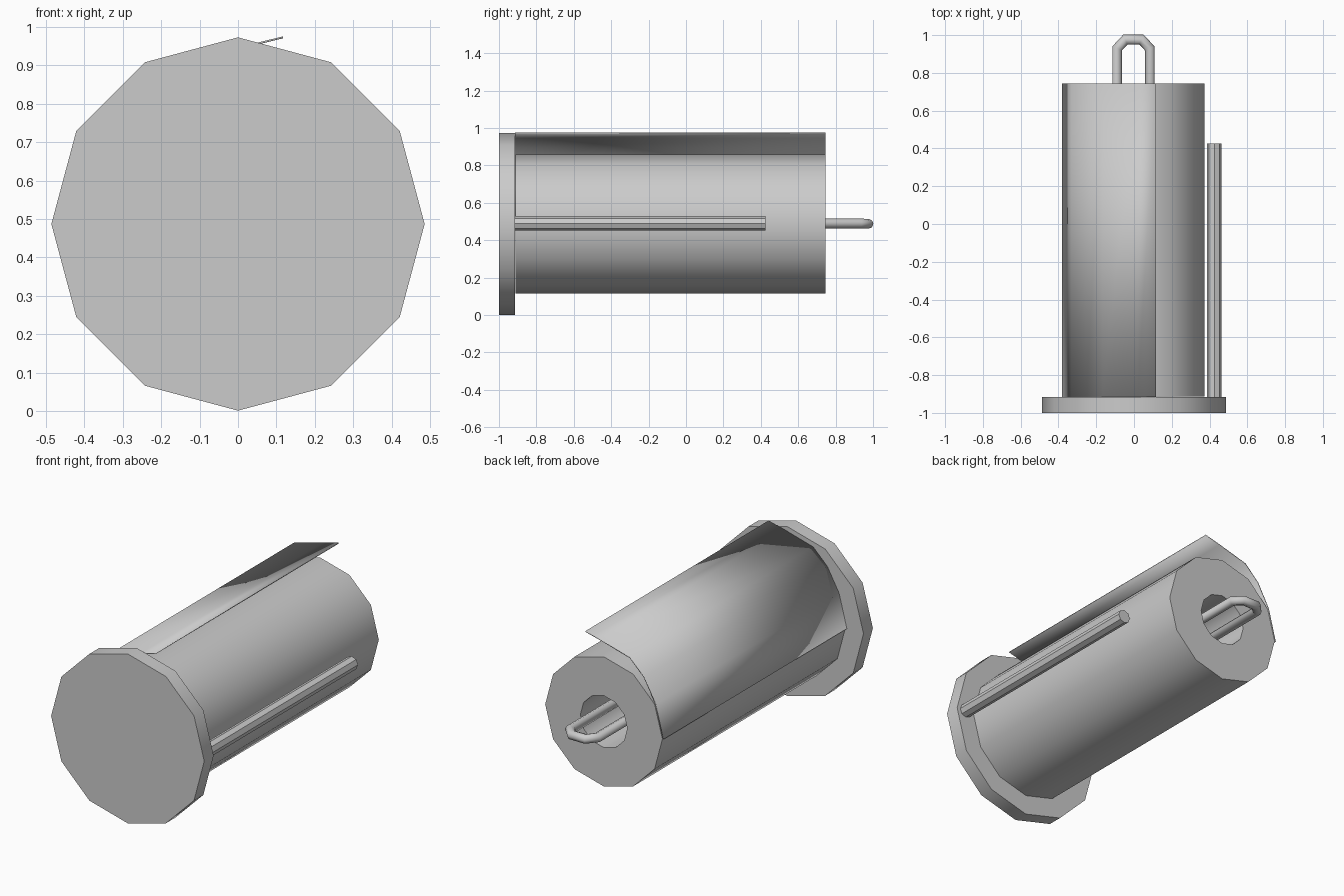
import bpy, bmesh, math
from mathutils import Vector

if "Cube" in bpy.data.objects:
    bpy.data.objects.remove(bpy.data.objects["Cube"])

CZ = 0.487  # height of the roll axis

grey = bpy.data.materials.new("plain grey")
grey.diffuse_color = (0.6, 0.6, 0.6, 1)
grey.use_nodes = True
grey.node_tree.nodes["Principled BSDF"].inputs["Base Color"].default_value = grey.diffuse_color


def finish(name, bm, angle=35):
    bmesh.ops.recalc_face_normals(bm, faces=bm.faces)
    me = bpy.data.meshes.new(name)
    bm.to_mesh(me)
    bm.free()
    ob = bpy.data.objects.new(name, me)
    bpy.context.collection.objects.link(ob)
    me.materials.append(grey)
    bpy.ops.object.select_all(action='DESELECT')
    ob.select_set(True)
    bpy.context.view_layer.objects.active = ob
    bpy.ops.object.shade_smooth_by_angle(angle=math.radians(angle))
    return ob


def ring(bm, x, z, r, y, n):
    return [bm.verts.new((x + r * math.cos(2 * math.pi * i / n), y,
                          z + r * math.sin(2 * math.pi * i / n))) for i in range(n)]


def bridge(bm, a, b):
    n = len(a)
    for i in range(n):
        j = (i + 1) % n
        bm.faces.new((a[i], a[j], b[j], b[i]))


def rod(name, x, z, r, y0, y1, n):
    bm = bmesh.new()
    a, b = ring(bm, x, z, r, y0, n), ring(bm, x, z, r, y1, n)
    bridge(bm, a, b)
    bm.faces.new(a)
    bm.faces.new(b)
    return finish(name, bm)


# Base plate and the side arm
rod("base_plate", 0, CZ, 0.486, -1.0, -0.915, 12)
rod("side_arm", 0.425, 0.49, 0.039, -0.93, 0.425, 8)

# Hollow paper roll
bm = bmesh.new()
loops = [ring(bm, 0, CZ, r, y, 12) for r, y in
         ((0.372, -0.912), (0.372, 0.745), (0.149, 0.745), (0.149, -0.912))]
for k in range(4):
    bridge(bm, loops[k], loops[(k + 1) % 4])
finish("paper_roll", bm)

# Loose sheet peeling off the roll
bm = bmesh.new()
profile = [(-0.378, 0.487), (-0.329, 0.677), (-0.255, 0.81),
           (-0.165, 0.898), (0.02, 0.949), (0.117, 0.973)]
rows = [[bm.verts.new((x, y, z)) for y in (-0.915, 0.745)] for x, z in profile]
for a, b in zip(rows, rows[1:]):
    bm.faces.new((a[0], a[1], b[1], b[0]))
sheet = finish("loose_sheet", bm)
mod = sheet.modifiers.new("thickness", 'SOLIDIFY')
mod.thickness = 0.005
mod.offset = 0

# Bent wire spindle running through the core
path = [Vector(p) for p in ((-0.089, -0.93, CZ), (-0.089, 0.93, 0.49), (-0.046, 0.976, 0.488),
                            (0.04, 0.976, 0.488), (0.083, 0.93, 0.49), (0.083, -0.93, CZ))]
bm = bmesh.new()
wire = []
up = Vector((0, 0, 1))
for i, p in enumerate(path):
    d0 = (p - path[max(i - 1, 0)]).normalized()
    d1 = (path[min(i + 1, len(path) - 1)] - p).normalized()
    t = (d0 + d1).normalized()
    side = t.cross(up).normalized()
    stretch = 1 / max(0.5, t.dot(d1 if d1.length else d0))
    wire.append([bm.verts.new(p + 0.026 * (side * stretch * math.cos(a) + up * math.sin(a)))
                 for a in (2 * math.pi * k / 8 for k in range(8))])
for a, b in zip(wire, wire[1:]):
    bridge(bm, a, b)
bm.faces.new(wire[0])
bm.faces.new(wire[-1])
finish("wire_spindle", bm, 60)
